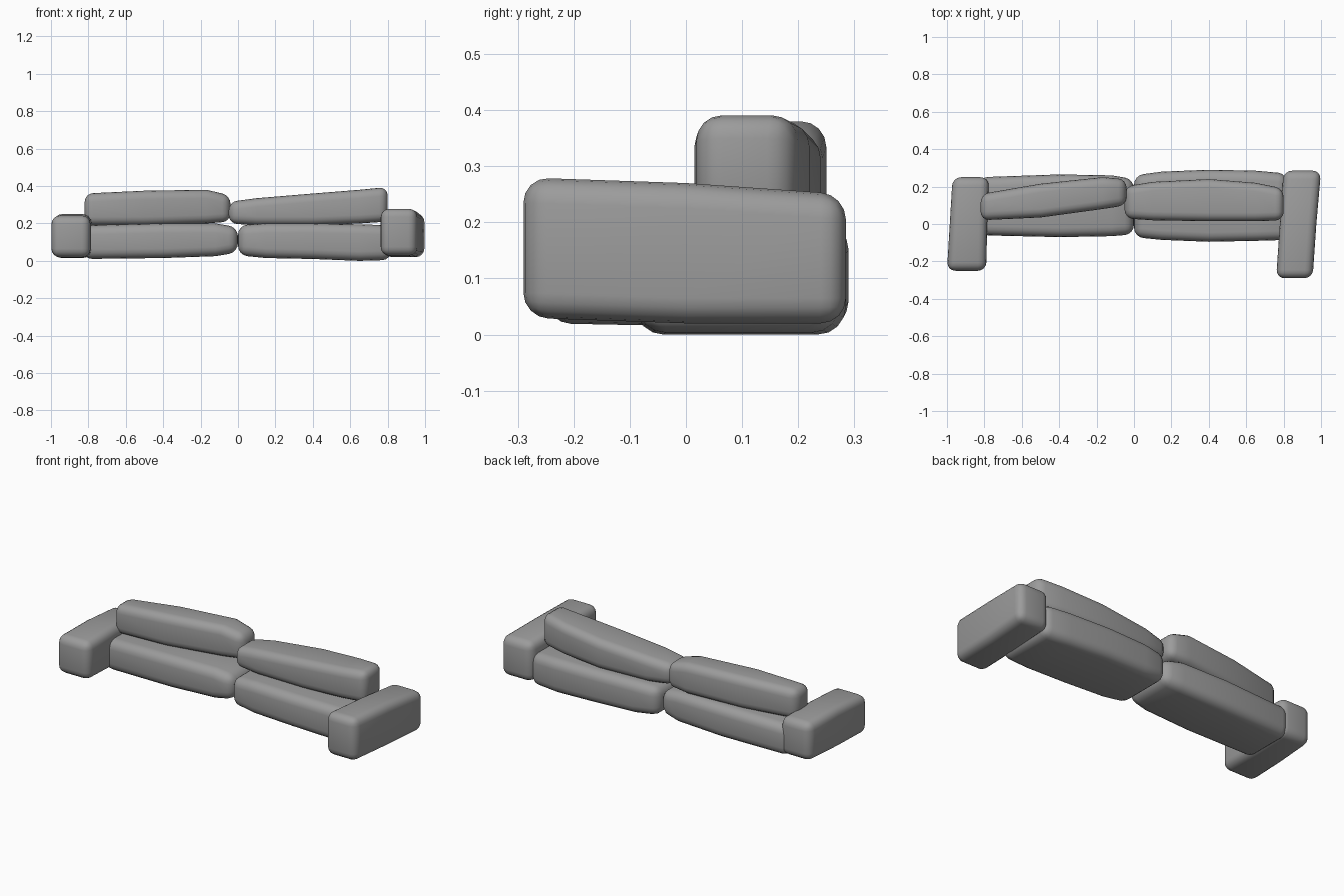
import bpy, bmesh, math

cube = bpy.data.objects.get("Cube")
if cube:
    bpy.data.objects.remove(cube, do_unlink=True)

fabric = bpy.data.materials.new("grey_fabric")
fabric.use_nodes = True
grey = (0.33, 0.33, 0.33, 1)
fabric.diffuse_color = grey
fabric.node_tree.nodes["Principled BSDF"].inputs["Base Color"].default_value = grey


def cushion(name, axis, stations, radius):
    """Loft a padded block through (position, side_min, side_max, z_min, z_max)."""
    bm = bmesh.new()
    rings = []
    for t, a0, a1, z0, z1 in stations:
        ring = []
        for a, z in ((a0, z0), (a1, z0), (a1, z1), (a0, z1)):
            ring.append(bm.verts.new((t, a, z) if axis == "x" else (a, t, z)))
        rings.append(ring)
    for r, s in zip(rings, rings[1:]):
        for i in range(4):
            j = (i + 1) % 4
            bm.faces.new((r[i], r[j], s[j], s[i]))
    bm.faces.new(rings[0])
    bm.faces.new(rings[-1])
    bmesh.ops.recalc_face_normals(bm, faces=bm.faces)
    mesh = bpy.data.meshes.new(name)
    bm.to_mesh(mesh)
    bm.free()
    mesh.materials.append(fabric)
    obj = bpy.data.objects.new(name, mesh)
    bpy.context.collection.objects.link(obj)
    # Soft padded edges
    bevel = obj.modifiers.new("padding", "BEVEL")
    bevel.width = radius
    bevel.segments = 4
    bevel.limit_method = "ANGLE"
    bevel.angle_limit = math.radians(40)
    bpy.ops.object.select_all(action="DESELECT")
    obj.select_set(True)
    bpy.context.view_layer.objects.active = obj
    bpy.ops.object.modifier_apply(modifier=bevel.name)
    bpy.ops.object.shade_smooth_by_angle(angle=math.radians(50))


# Arms run front to back
cushion("right_arm", "y", [(-.25, -1, -.79, .02, .24), (0, -.985, -.785, .015, .25),
                           (.25, -.97, -.775, .02, .24)], .045)
cushion("left_arm", "y", [(-.29, .76, .955, .03, .28), (0, .78, .975, .02, .27),
                          (.285, .80, 1, .02, .25)], .045)

# Seat cushions
cushion("right_seat", "x", [(-.83, -.06, .25, .01, .19), (-.4, -.07, .265, .015, .20),
                            (-.12, -.065, .26, .025, .20), (0, -.055, .24, .045, .18)], .05)
cushion("left_seat", "x", [(0, -.07, .26, .03, .19), (.15, -.085, .28, .015, .20),
                           (.4, -.095, .29, .01, .20), (.65, -.09, .285, 0, .195),
                           (.82, -.085, .27, .005, .19)], .05)

# Back cushions
cushion("right_back", "x", [(-.82, .02, .16, .19, .36), (-.5, .035, .215, .19, .375),
                            (-.17, .08, .25, .20, .38), (-.04, .1, .24, .21, .35)], .045)
cushion("left_back", "x", [(-.05, .03, .2, .20, .315), (.1, .02, .225, .19, .335),
                           (.4, .015, .24, .19, .36), (.65, .015, .22, .2, .38),
                           (.8, .02, .19, .21, .395)], .045)
